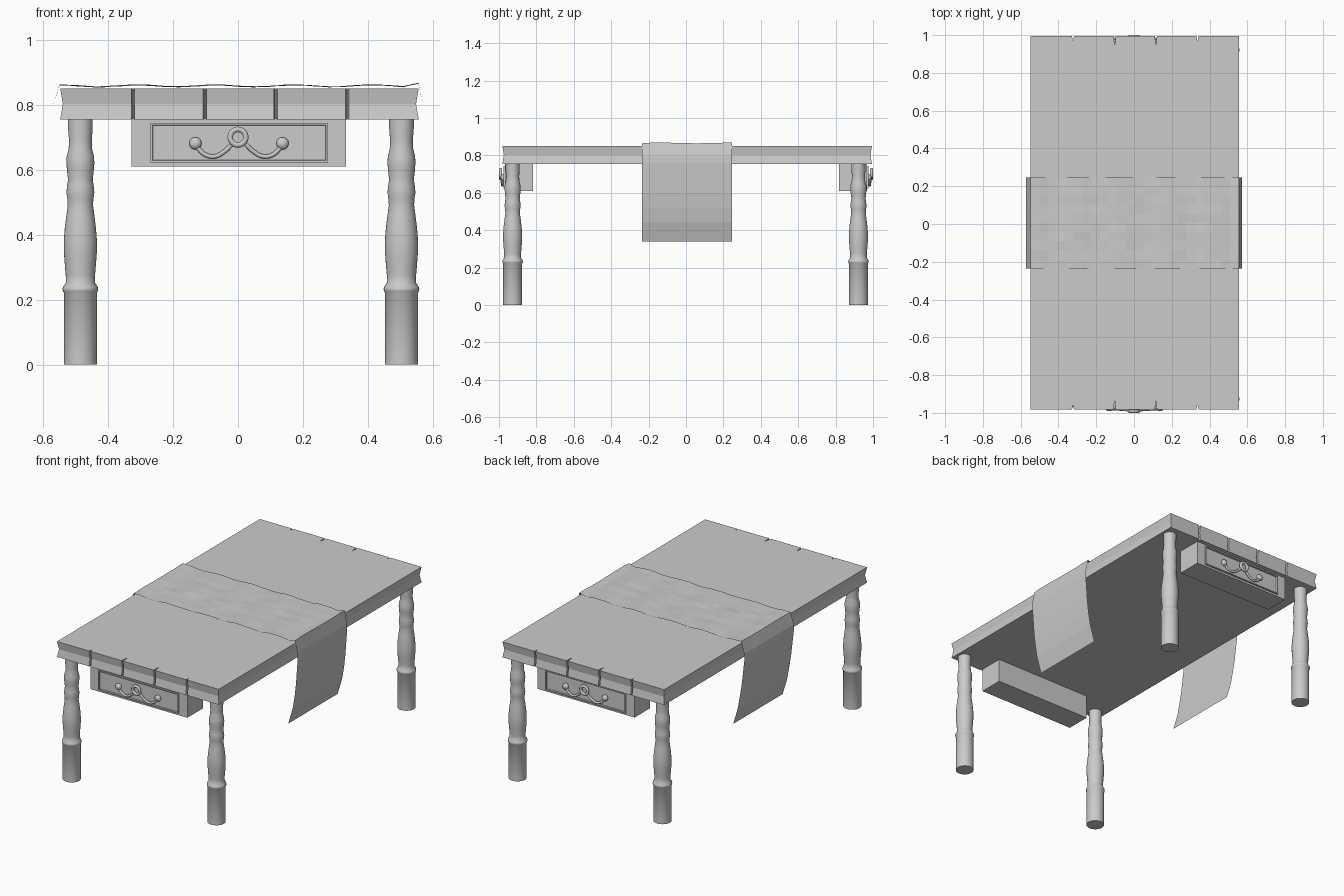
import bpy, bmesh, math, random
from mathutils import Vector

if "Cube" in bpy.data.objects:
    bpy.data.objects.remove(bpy.data.objects["Cube"])

random.seed(4)


def make_object(name, bm, smooth=False):
    bmesh.ops.recalc_face_normals(bm, faces=bm.faces)
    mesh = bpy.data.meshes.new(name)
    bm.to_mesh(mesh)
    bm.free()
    ob = bpy.data.objects.new(name, mesh)
    bpy.context.collection.objects.link(ob)
    if smooth:
        bpy.ops.object.select_all(action='DESELECT')
        ob.select_set(True)
        bpy.context.view_layer.objects.active = ob
        bpy.ops.object.shade_smooth_by_angle(angle=math.radians(40))
    return ob


def box(bm, x0, x1, y0, y1, z0, z1):
    geom = bmesh.ops.create_cube(bm, size=1)
    for v in geom['verts']:
        v.co = Vector(((x0 + x1) / 2 + v.co.x * (x1 - x0),
                       (y0 + y1) / 2 + v.co.y * (y1 - y0),
                       (z0 + z1) / 2 + v.co.z * (z1 - z0)))
    return geom['verts']


# Tabletop: outline with plank cracks at both ends, waisted along the edge
X0, X1, Y0, Y1 = -0.547, 0.556, -0.982, 0.994
cracks = [(-0.323, 0.02), (-0.102, 0.045), (0.116, 0.045), (0.336, 0.02)]


def outline(inset):
    x0, x1, y0, y1 = X0 + inset, X1 - inset, Y0 + inset, Y1 - inset
    w = 0.005
    pts = [(x0, y0)]
    for cx, d in cracks:
        pts += [(cx - w, y0), (cx - w * 0.3, Y0 + d), (cx + w * 0.3, Y0 + d), (cx + w, y0)]
    pts += [(x1, y0), (x1, y1)]
    for cx, d in reversed(cracks):
        pts += [(cx + w, y1), (cx + w * 0.3, Y1 - d), (cx - w * 0.3, Y1 - d), (cx - w, y1)]
    return pts + [(x0, y1)]


bm = bmesh.new()
rows = [[bm.verts.new((x, y, z)) for x, y in outline(i)]
        for z, i in ((0.755, 0), (0.802, 0.008), (0.85, 0))]
n = len(rows[0])
for a, b in zip(rows, rows[1:]):
    for i in range(n):
        j = (i + 1) % n
        bm.faces.new((a[i], a[j], b[j], b[i]))
bm.faces.new(rows[0][::-1])
bm.faces.new(rows[-1])
make_object('tabletop', bm)

# Turned legs
leg_profile = [(0.051, 0), (0.051, 0.222), (0.054, 0.226), (0.055, 0.233), (0.053, 0.240),
               (0.045, 0.252), (0.045, 0.275), (0.048, 0.31), (0.051, 0.35), (0.051, 0.38),
               (0.048, 0.42), (0.043, 0.46), (0.039, 0.49), (0.040, 0.51), (0.043, 0.53),
               (0.041, 0.55), (0.038, 0.57), (0.041, 0.595), (0.043, 0.62), (0.042, 0.64),
               (0.036, 0.665), (0.035, 0.69), (0.038, 0.73), (0.038, 0.757)]


def leg(name, cx, cy, seg=32):
    bm = bmesh.new()
    rings = [[bm.verts.new((cx + r * math.cos(2 * math.pi * k / seg),
                            cy + r * math.sin(2 * math.pi * k / seg), z)) for k in range(seg)]
             for r, z in leg_profile]
    for a, b in zip(rings, rings[1:]):
        for k in range(seg):
            j = (k + 1) % seg
            bm.faces.new((a[k], a[j], b[j], b[k]))
    bm.faces.new(rings[0])
    bm.faces.new(rings[-1])
    make_object(name, bm, True)


for side, x in (('left', -0.485), ('right', 0.503)):
    for end, y in (('front', -0.927), ('back', 0.922)):
        leg(f'{end}_{side}_leg', x, y)


def tube(name, pts, radius):
    cu = bpy.data.curves.new(name, 'CURVE')
    cu.dimensions = '3D'
    cu.bevel_depth = radius
    cu.bevel_resolution = 3
    cu.use_fill_caps = True
    sp = cu.splines.new('BEZIER')
    sp.bezier_points.add(len(pts) - 1)
    for bp, p in zip(sp.bezier_points, pts):
        bp.co = p
        bp.handle_left_type = bp.handle_right_type = 'AUTO'
    ob = bpy.data.objects.new(name, cu)
    bpy.context.collection.objects.link(ob)
    bpy.ops.object.select_all(action='DESELECT')
    ob.select_set(True)
    bpy.context.view_layer.objects.active = ob
    bpy.ops.object.convert(target='MESH')


# Drawers with framed panel and swag handle, one at each end (s = facing sign)
CX = 0.003
for end, s in (('front', -1), ('back', 1)):
    bm = bmesh.new()
    box(bm, -0.328, 0.333, s * 0.818, s * 0.969, 0.61, 0.757)
    make_object(f'{end}_drawer_box', bm)

    bm = bmesh.new()
    box(bm, -0.27, 0.277, s * 0.96, s * 0.977, 0.622, 0.744)
    bmesh.ops.recalc_face_normals(bm, faces=bm.faces)
    face = [f for f in bm.faces if f.normal.y * s > 0.9]
    bmesh.ops.inset_region(bm, faces=face, thickness=0.009)
    bmesh.ops.inset_region(bm, faces=face, thickness=0.003, depth=-0.007)
    make_object(f'{end}_drawer_panel', bm)

    for side, m in (('left', -1), ('right', 1)):
        bm = bmesh.new()
        geom = bmesh.ops.create_uvsphere(bm, u_segments=20, v_segments=12, radius=0.019)
        for v in geom['verts']:
            v.co = Vector((CX + m * 0.134 + v.co.x, s * 0.977 + v.co.y * 0.75, 0.681 + v.co.z))
        make_object(f'{end}_{side}_handle_knob', bm, True)
        tube(f'{end}_{side}_handle_swag',
             [(CX + m * dx, s * y, z) for dx, y, z in
              ((0.128, 0.978, 0.668), (0.105, 0.98, 0.647), (0.075, 0.982, 0.641),
               (0.045, 0.984, 0.656), (0.018, 0.987, 0.682))], 0.007)

    bpy.ops.mesh.primitive_torus_add(location=(CX - 0.003, s * 0.9915, 0.70),
                                     rotation=(math.pi / 2, 0, 0), major_radius=0.024,
                                     minor_radius=0.0085, major_segments=32, minor_segments=12)
    bpy.context.object.name = f'{end}_handle_ring'
    bpy.ops.object.shade_smooth()

# Cloth runner: wavy on top, hanging flaps curling inward
left = [(-0.495, 0.34), (-0.525, 0.44), (-0.54, 0.52), (-0.553, 0.60), (-0.572, 0.76), (-0.571, 0.79)]
right = [(0.571, 0.79), (0.572, 0.76), (0.56, 0.60), (0.551, 0.52), (0.537, 0.44), (0.507, 0.34)]
N, M = 24, 10
top = [(-0.549 + 1.104 * i / N, 0.858 + 0.003 * math.cos(i * 1.2)) for i in range(N)]
profile = left + top + [(0.555, 0.866)] + right
bm = bmesh.new()
grid = []
for x, z in profile:
    wob = 0.002 if z > 0.82 else 0
    grid.append([bm.verts.new((x, -0.235 + 0.482 * j / M, z + random.uniform(-wob, wob)))
                 for j in range(M + 1)])
for a, b in zip(grid, grid[1:]):
    for j in range(M):
        bm.faces.new((a[j], b[j], b[j + 1], a[j + 1]))
make_object('cloth_runner', bm)
